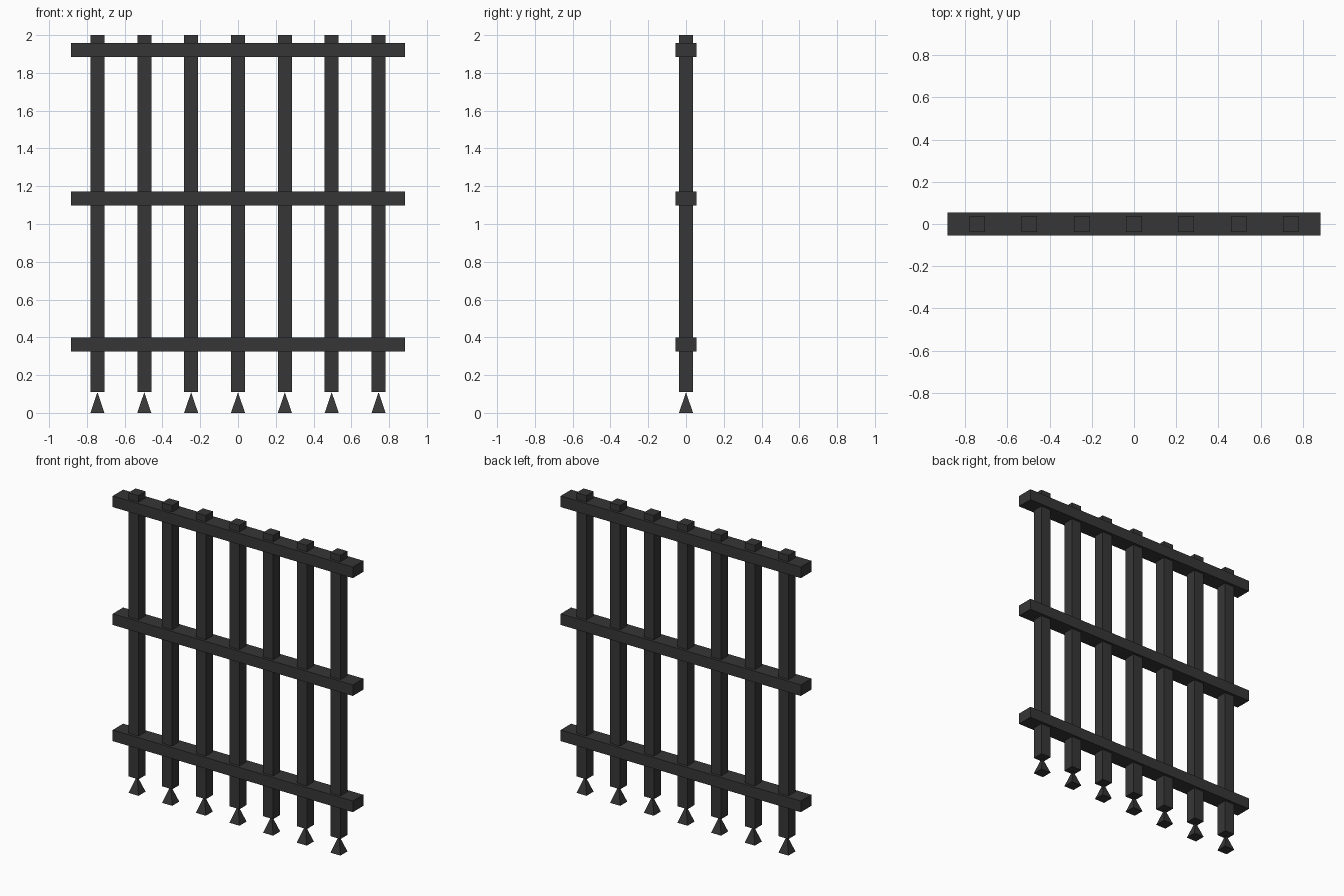
import bpy
import bmesh
from math import pi
from mathutils import Matrix

cube = bpy.data.objects.get("Cube")
if cube:
    bpy.data.objects.remove(cube, do_unlink=True)

# Dark iron material shared by every part
iron = bpy.data.materials.new("dark_iron")
iron.use_nodes = True
colour = (0.037, 0.037, 0.037, 1)
iron.diffuse_color = colour
iron.node_tree.nodes["Principled BSDF"].inputs["Base Color"].default_value = colour

BAR_COUNT = 7
BAR_PITCH = 0.248
BAR_WIDTH = 0.074
BAR_BOTTOM = 0.11
TOP = 2.0
RAIL_SIZE = (1.77, 0.11, 0.074)
RAIL_HEIGHTS = {"lower": 0.361, "middle": 1.135, "upper": 1.92}


def finish(name, bm, location):
    mesh = bpy.data.meshes.new(name)
    bm.to_mesh(mesh)
    bm.free()
    mesh.materials.append(iron)
    obj = bpy.data.objects.new(name, mesh)
    obj.location = location
    bpy.context.collection.objects.link(obj)
    return obj


def box(name, size, location):
    bm = bmesh.new()
    bmesh.ops.create_cube(bm, size=1, matrix=Matrix.Diagonal((*size, 1)))
    return finish(name, bm, location)


def pyramid(name, width, height, location):
    bm = bmesh.new()
    bmesh.ops.create_cone(bm, cap_ends=True, segments=4, radius1=width / 2 ** 0.5,
                          radius2=0, depth=height, matrix=Matrix.Rotation(pi / 4, 4, "Z"))
    bmesh.ops.remove_doubles(bm, verts=bm.verts, dist=0.0001)
    return finish(name, bm, location)


# Vertical bars, each balanced on the point of a small pyramid foot
for i in range(BAR_COUNT):
    x = (i - (BAR_COUNT - 1) / 2) * BAR_PITCH
    length = TOP - BAR_BOTTOM
    box(f"vertical_bar_{i + 1}", (BAR_WIDTH, BAR_WIDTH, length), (x, 0, BAR_BOTTOM + length / 2))
    pyramid(f"pyramid_foot_{i + 1}", BAR_WIDTH, BAR_BOTTOM, (x, 0, BAR_BOTTOM / 2))

# Horizontal rails
for level, z in RAIL_HEIGHTS.items():
    box(f"{level}_rail", RAIL_SIZE, (0, 0, z))
